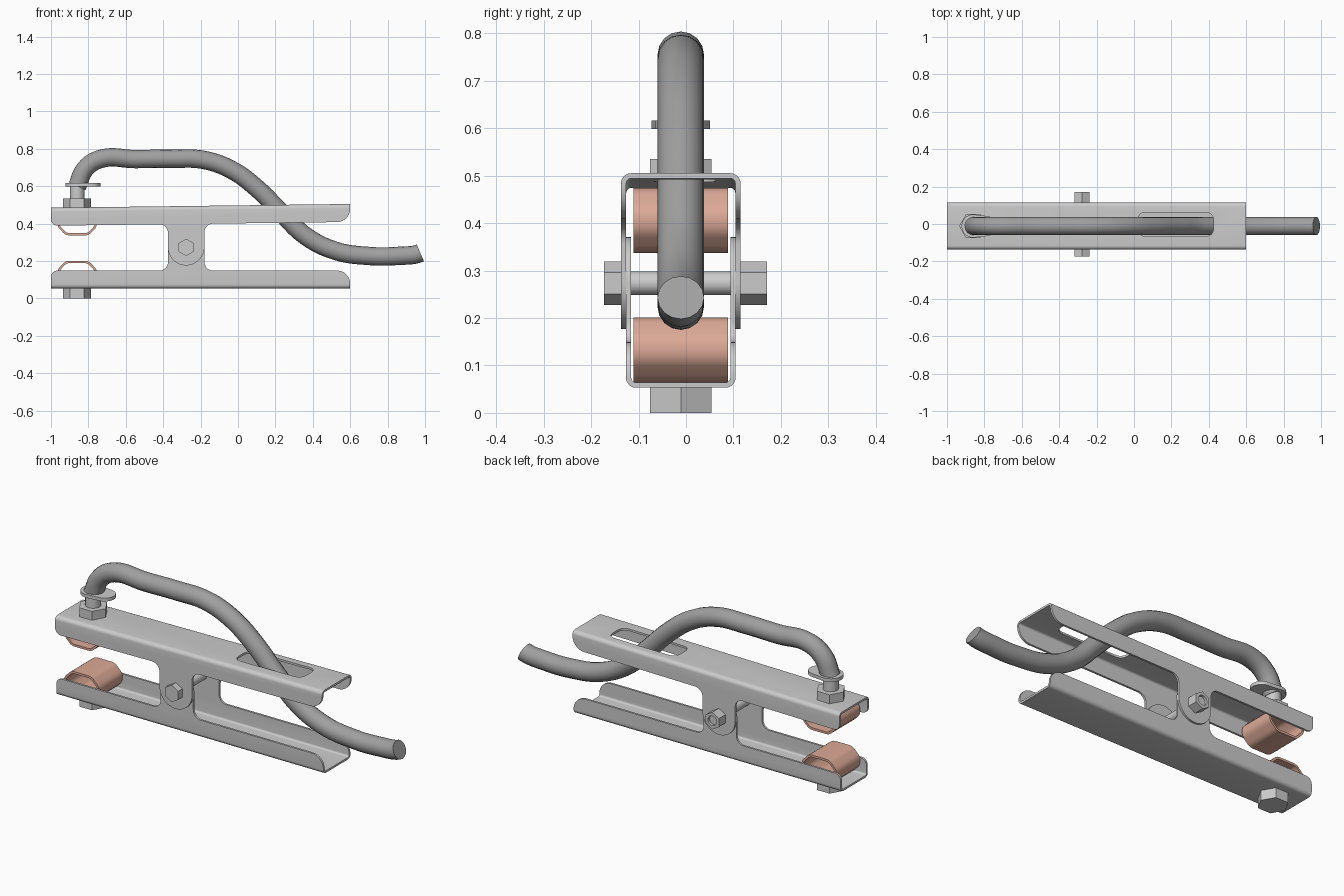
import bpy, bmesh
from math import sin, cos, pi, radians
from mathutils import Vector

if "Cube" in bpy.data.objects:
    bpy.data.objects.remove(bpy.data.objects["Cube"])

YC = -0.011          # centre line of the clamp
PX, PZ = -0.277, 0.272   # pivot
JX = -0.86           # jaw bolt
T = 0.011            # sheet thickness


def finish(bm, name, solid=0, cutter=None, color=None):
    bmesh.ops.recalc_face_normals(bm, faces=bm.faces)
    me = bpy.data.meshes.new(name)
    bm.to_mesh(me)
    bm.free()
    ob = bpy.data.objects.new(name, me)
    bpy.context.collection.objects.link(ob)
    if solid:
        m = ob.modifiers.new("sheet", 'SOLIDIFY')
        m.thickness, m.offset, m.use_even_offset = solid, 0, True
    if cutter:
        m = ob.modifiers.new("slot", 'BOOLEAN')
        m.object, m.operation, m.solver = cutter, 'DIFFERENCE', 'EXACT'
    return smooth(ob, color)


def smooth(ob, color=None):
    bpy.ops.object.select_all(action='DESELECT')
    ob.select_set(True)
    bpy.context.view_layer.objects.active = ob
    bpy.ops.object.convert(target='MESH')
    bpy.ops.object.shade_smooth_by_angle(angle=radians(32))
    if color:
        mat = bpy.data.materials.new(ob.name + "_colour")
        mat.diffuse_color = (*color, 1)
        mat.use_nodes = True
        mat.node_tree.nodes["Principled BSDF"].inputs["Base Color"].default_value = mat.diffuse_color
        ob.data.materials.append(mat)
    return ob


def arc(cx, cy, r, a0, a1, n=10):
    return [(cx + r * cos(radians(a0 + (a1 - a0) * i / n)),
             cy + r * sin(radians(a0 + (a1 - a0) * i / n))) for i in range(n + 1)]


def round_poly(pts, r, n=6):
    out = []
    for i, p in enumerate(pts):
        p, a, b = Vector(p), Vector(pts[i - 1]), Vector(pts[(i + 1) % len(pts)])
        s, e = p + (a - p).normalized() * r, p + (b - p).normalized() * r
        for k in range(n + 1):
            t = k / n
            out.append(tuple(s * (1 - t) ** 2 + p * 2 * t * (1 - t) + e * t * t))
    return out


def polygon(cx, cy, r, n, turn=0):
    return [(cx + r * cos(turn + 2 * pi * i / n), cy + r * sin(turn + 2 * pi * i / n))
            for i in range(n)]


def rings(rows, closed=False, caps=False):
    bm = bmesh.new()
    vs = [[bm.verts.new(p) for p in row] for row in rows]
    n = len(vs[0])
    for k in range(len(vs) if closed else len(vs) - 1):
        a, b = vs[k], vs[(k + 1) % len(vs)]
        for i in range(n):
            j = (i + 1) % n
            bm.faces.new((a[i], a[j], b[j], b[i]))
    if caps:
        bm.faces.new(vs[0])
        bm.faces.new(vs[-1])
    return bm


def prism(name, pts, lo, hi, axis='z', caps=True, **kw):
    rows = [[(u, v, d) if axis == 'z' else (u, d, v) for u, v in pts] for d in (lo, hi)]
    return finish(rings(rows, caps=caps), name, **kw)


def channel(name, half, z0, s, tilt, cutter=None):
    """U-shaped sheet with a rounded hinge ear on each wall."""
    w, r, d, ear, f = half - T / 2, 0.016, 0.096, 0.0975, 0.045
    bm = bmesh.new()

    def vert(x, y, h):
        return bm.verts.new((x, YC + y, z0 + s * h + tilt * (x - PX)))
    side = [(-w + r - r * cos(a), T / 2 + r - r * sin(a)) for a in [i * pi / 12 for i in range(7)]]
    section = side + [(-y, h) for y, h in reversed(side)]
    rows = [(vert(-1, y, h), vert(0.6, y, h)) for y, h in section]
    for a, b in zip(rows, rows[1:]):
        bm.faces.new((a[0], a[1], b[1], b[0]))
    edge = (arc(-0.965, d - 0.035, 0.035, 180, 90)
            + arc(PX - ear - f, d + f, f, -90, 0)
            + arc(PX, 0.22, ear, 180, 0, 24)
            + arc(PX + ear + f, d + f, f, 180, 270)
            + arc(0.53, d - 0.07, 0.07, 90, 0))
    for row, y in ((rows[0], -w), (rows[-1], w)):
        bm.faces.new([row[0]] + [vert(x, y, h) for x, h in edge] + [row[1]])
    return finish(bm, name, solid=T, cutter=cutter)


# Two channels; the upper one is wider, slightly tilted and slotted for the cable
slot = round_poly([(0.02, -0.066), (0.425, -0.066), (0.425, 0.062), (0.02, 0.062)], 0.045)
cutter = prism("slot_cutter", slot, 0.43, 0.56)
cutter.hide_render = True
channel("upper_channel", 0.126, 0.494, -1, 0.0125, cutter)
bpy.data.objects.remove(cutter)
channel("lower_channel", 0.1155, 0.053, 1, 0)

# Copper jaw loops
loop = [(-0.058, 0.006), (0.058, 0.006), (0.1, 0.05), (0.1, 0.088),
        (0.058, 0.131), (-0.058, 0.131), (-0.1, 0.088), (-0.1, 0.05)]
for name, z0, s in (("upper_jaw", 0.474, -1), ("lower_jaw", 0.064, 1)):
    pts = round_poly([(JX + x, z0 + s * z) for x, z in loop], 0.018)
    prism(name, pts, YC - 0.1, YC + 0.1, 'y', caps=False, solid=0.012, color=(0.72, 0.40, 0.31))

# Jaw bolts
prism("lower_bolt_head", polygon(JX, YC, 0.075, 6), 0, 0.054)
prism("upper_bolt_nut", polygon(JX, YC, 0.075, 6), 0.484, 0.535)
prism("upper_bolt_shank", polygon(JX, YC, 0.039, 32), 0.475, 0.605)

# Cable lug
lug = arc(JX, YC, 0.062, 90, 270, 20) + arc(-0.79, YC, 0.054, -90, 90, 20)
prism("cable_lug", lug, 0.598, 0.616)

# Pivot bolt with a hollow nut on the back
prism("pivot_head", polygon(PX, 0.273, 0.046, 6, pi / 2), -0.173, -0.136, 'y')
prism("pivot_shank", polygon(PX, 0.273, 0.025, 32), -0.15, 0.158, 'y')


def nut_ring(y, hexed):
    row = []
    for i in range(24):
        a = i * pi / 12
        r = 0.046 * cos(pi / 6) / cos(a % (pi / 3) - pi / 6) if hexed else 0.026
        row.append((PX + r * cos(a + pi / 2), y, 0.273 + r * sin(a + pi / 2)))
    return row


finish(rings([nut_ring(0.114, 1), nut_ring(0.171, 1), nut_ring(0.171, 0), nut_ring(0.114, 0)],
             closed=True), "pivot_nut")

# Cable
path = [(-0.86, 0.60), (-0.815, 0.695), (-0.73, 0.747), (-0.55, 0.745), (-0.35, 0.747),
        (-0.18, 0.74), (-0.03, 0.685), (0.1, 0.59), (0.23, 0.46), (0.36, 0.335),
        (0.52, 0.255), (0.7, 0.227), (0.85, 0.227), (0.975, 0.243)]
cu = bpy.data.curves.new("cable", 'CURVE')
cu.dimensions = '3D'
cu.bevel_depth, cu.bevel_resolution, cu.use_fill_caps = 0.049, 6, True
sp = cu.splines.new('BEZIER')
sp.resolution_u = 8
sp.bezier_points.add(len(path) - 1)
for bp, (x, z) in zip(sp.bezier_points, path):
    bp.co = (x, YC, z)
    bp.handle_left_type = bp.handle_right_type = 'AUTO'
bpy.context.view_layer.update()
end = sp.bezier_points[-1]
end.handle_left_type = end.handle_right_type = 'FREE'
end.handle_left = (0.94, YC, 0.228)
end.handle_right = (1.01, YC, 0.258)
cable = bpy.data.objects.new("cable", cu)
bpy.context.collection.objects.link(cable)
smooth(cable, color=(0.35, 0.35, 0.35))
